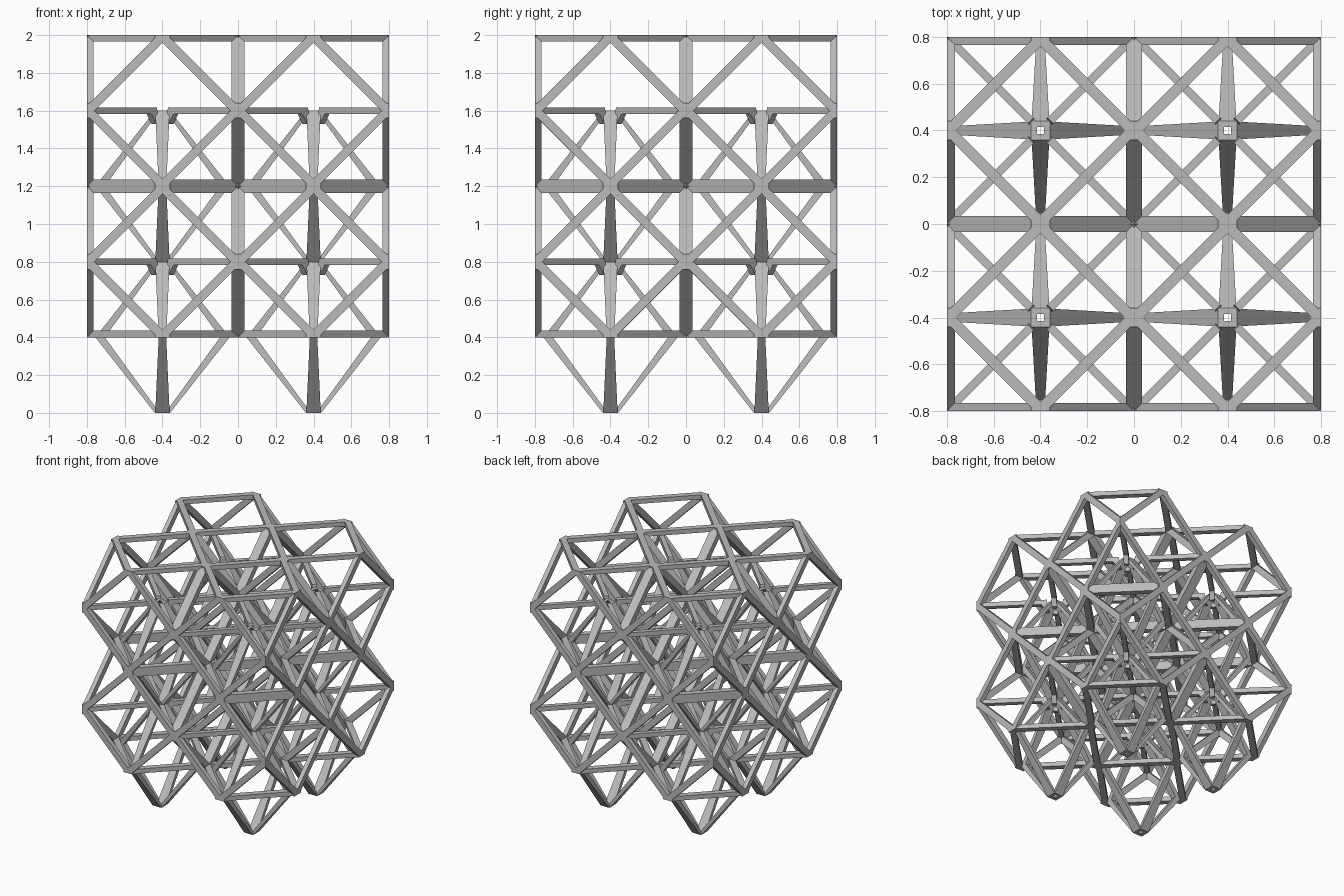
import bpy, bmesh, math
from mathutils import Matrix, Vector

cube = bpy.data.objects.get("Cube")
if cube:
    bpy.data.objects.remove(cube, do_unlink=True)

H = 0.4          # half of a lattice cell
DEPTH = 0.035    # thickness of a frame behind its cell face
OUTER, INNER = 0.425, 0.36   # diagonal bounds of a frame bar

grey = bpy.data.materials.new("light_grey")
grey.use_nodes = True
grey.diffuse_color = (0.5, 0.5, 0.5, 1)
grey.node_tree.nodes["Principled BSDF"].inputs["Base Color"].default_value = (0.5, 0.5, 0.5, 1)


def prism(bm, side_a, side_b):
    """Solid between two matching outlines."""
    a = [bm.verts.new(p) for p in side_a]
    b = [bm.verts.new(p) for p in side_b]
    bm.faces.new(a)
    bm.faces.new(b[::-1])
    n = len(a)
    for i in range(n):
        j = (i + 1) % n
        bm.faces.new((a[j], a[i], b[i], b[j]))


def radial_strut(bm, profile, angle):
    """Strut from (radius, height, half width) points, turned about z."""
    turn = Matrix.Rotation(angle, 3, 'Z')
    prism(bm, [turn @ Vector((r, -w, z)) for r, z, w in profile],
          [turn @ Vector((r, w, z)) for r, z, w in profile])


def finish(bm, name):
    bmesh.ops.recalc_face_normals(bm, faces=bm.faces)
    mesh = bpy.data.meshes.new(name)
    bm.to_mesh(mesh)
    bm.free()
    mesh.materials.append(grey)
    return mesh


def place(mesh, name, location):
    obj = bpy.data.objects.new(name, mesh)
    obj.location = location
    bpy.context.collection.objects.link(obj)


# Cell frame: a diamond of four bars set into each of the six cell faces
bm = bmesh.new()
outline = [(H, INNER - H), (H, OUTER - H), (OUTER - H, H), (INNER - H, H)]
faces = [Matrix.Rotation(k * math.pi / 2, 3, 'X') for k in range(4)]
faces += [Matrix.Rotation(s * math.pi / 2, 3, 'Y') for s in (-1, 1)]
for face in faces:
    for k in range(4):
        m = face @ Matrix.Rotation(k * math.pi / 2, 3, 'Z')
        prism(bm, [m @ Vector((x, y, H)) for x, y in outline],
              [m @ Vector((x, y, H - DEPTH)) for x, y in outline])
frame = finish(bm, "cell_frame")


# Pyramid: four tapered struts rising (or falling) from a flat, pierced tip
def pyramid(name, sign):
    bm = bmesh.new()
    profile = [(0.04, 0, 0.038), (0.015, 0, 0.038),
               (0.305, H * sign, 0.02), (0.355, H * sign, 0.02)]
    for k in range(4):
        radial_strut(bm, profile, k * math.pi / 2)
    return finish(bm, name)


rising = pyramid("rising_pyramid", 1)
falling = pyramid("falling_pyramid", -1)

# Cross: level bars from the cell centre to its upright edges, hooked at the hub
bm = bmesh.new()
half = 0.018
bar = [(0.53, half), (0.53, -half), (0.10, -half), (0.065, -0.07),
       (0.04, -0.07), (0.06, half)]
for k in range(4):
    radial_strut(bm, [(r, z, half) for r, z in bar], (k + 0.5) * math.pi / 2)
cross = finish(bm, "level_cross")

# Assemble two by two columns, two cells high, standing on pyramid feet
for x in (-H, H):
    for y in (-H, H):
        place(rising, "foot_pyramid", (x, y, 0))
        for z in (2 * H, 4 * H):
            place(frame, "cell_frame", (x, y, z))
            place(cross, "level_cross", (x, y, z))
            place(falling, "falling_pyramid", (x, y, z))
        place(rising, "rising_pyramid", (x, y, 2 * H))
